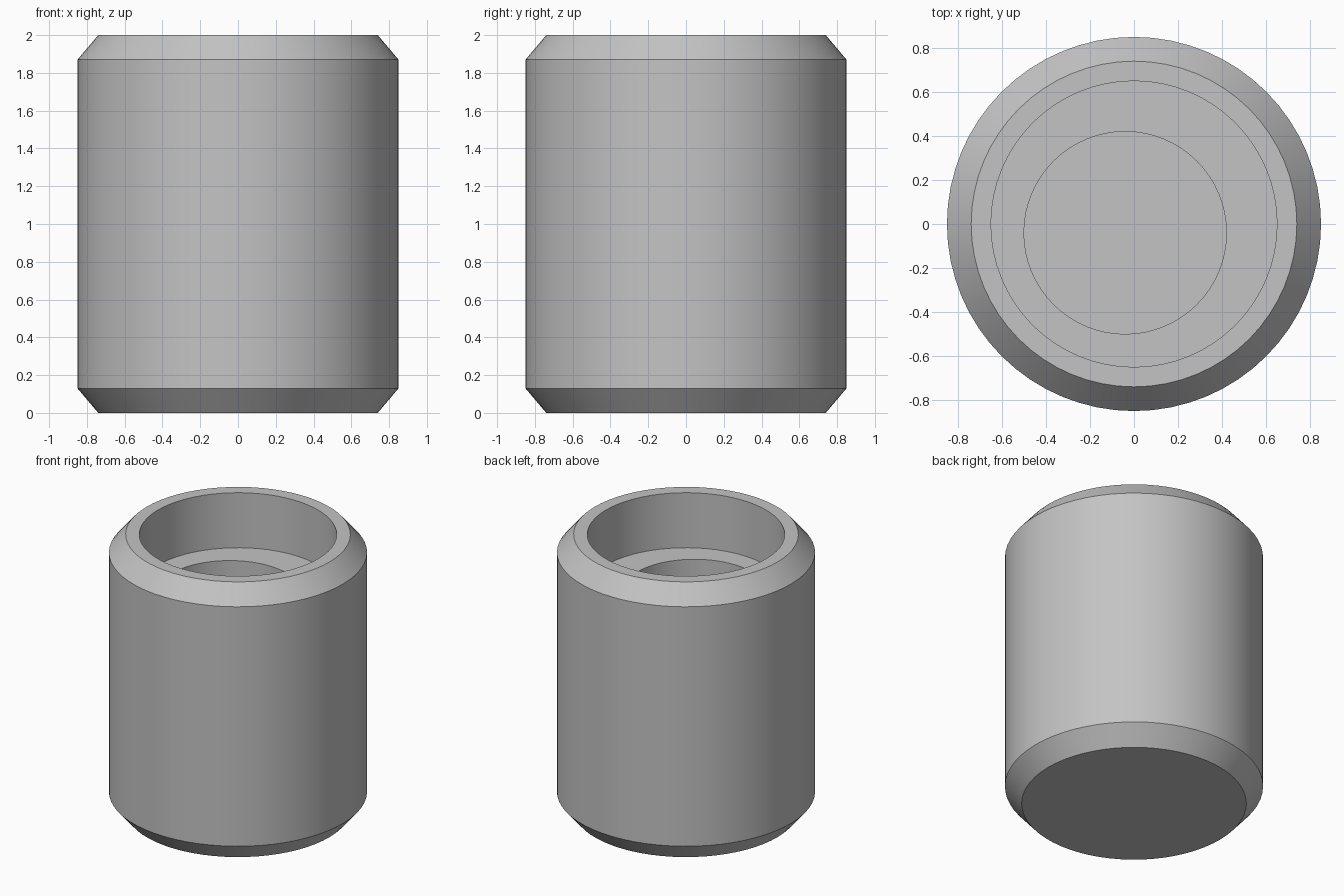
import bpy
import bmesh
import math

SEGMENTS = 64

cube = bpy.data.objects.get("Cube")
if cube:
    bpy.data.objects.remove(cube, do_unlink=True)


def make_material(name, color):
    mat = bpy.data.materials.new(name)
    mat.use_nodes = True
    mat.diffuse_color = color
    mat.node_tree.nodes["Principled BSDF"].inputs["Base Color"].default_value = color
    return mat


def add_ring(bm, radius, z, offset=0.0):
    """Circle of vertices, shifted by the same offset in x and y."""
    steps = [math.tau * i / SEGMENTS for i in range(SEGMENTS)]
    return [bm.verts.new((offset + radius * math.cos(a),
                          offset + radius * math.sin(a), z)) for a in steps]


def make_turned_part(name, profile, mat):
    """Skin a stack of rings and close both ends."""
    bm = bmesh.new()
    rings = [add_ring(bm, *point) for point in profile]
    for low, high in zip(rings, rings[1:]):
        for i in range(SEGMENTS):
            j = (i + 1) % SEGMENTS
            bm.faces.new((low[i], low[j], high[j], high[i]))
    bm.faces.new(rings[0][::-1])
    bm.faces.new(rings[-1])
    bmesh.ops.recalc_face_normals(bm, faces=bm.faces)
    mesh = bpy.data.meshes.new(name)
    bm.to_mesh(mesh)
    bm.free()
    mesh.materials.append(mat)
    obj = bpy.data.objects.new(name, mesh)
    bpy.context.collection.objects.link(obj)
    bpy.ops.object.select_all(action="DESELECT")
    obj.select_set(True)
    bpy.context.view_layer.objects.active = obj
    bpy.ops.object.shade_smooth_by_angle(angle=math.radians(30))
    return obj


grey = make_material("plain grey", (0.55, 0.55, 0.55, 1.0))

# Radius, height and optional sideways shift of each ring
profile = [
    (0.74, 0.0),            # flat base
    (0.85, 0.13),           # lower chamfer
    (0.85, 1.87),           # outer wall
    (0.74, 2.0),            # upper chamfer
    (0.65, 2.0),            # rim
    (0.65, 1.6),            # wide bore
    (0.46, 1.6, -0.04),     # ledge around the off-centre bore
    (0.46, 1.0, -0.04),     # narrow bore
]
make_turned_part("stepped_bore_cylinder", profile, grey)
